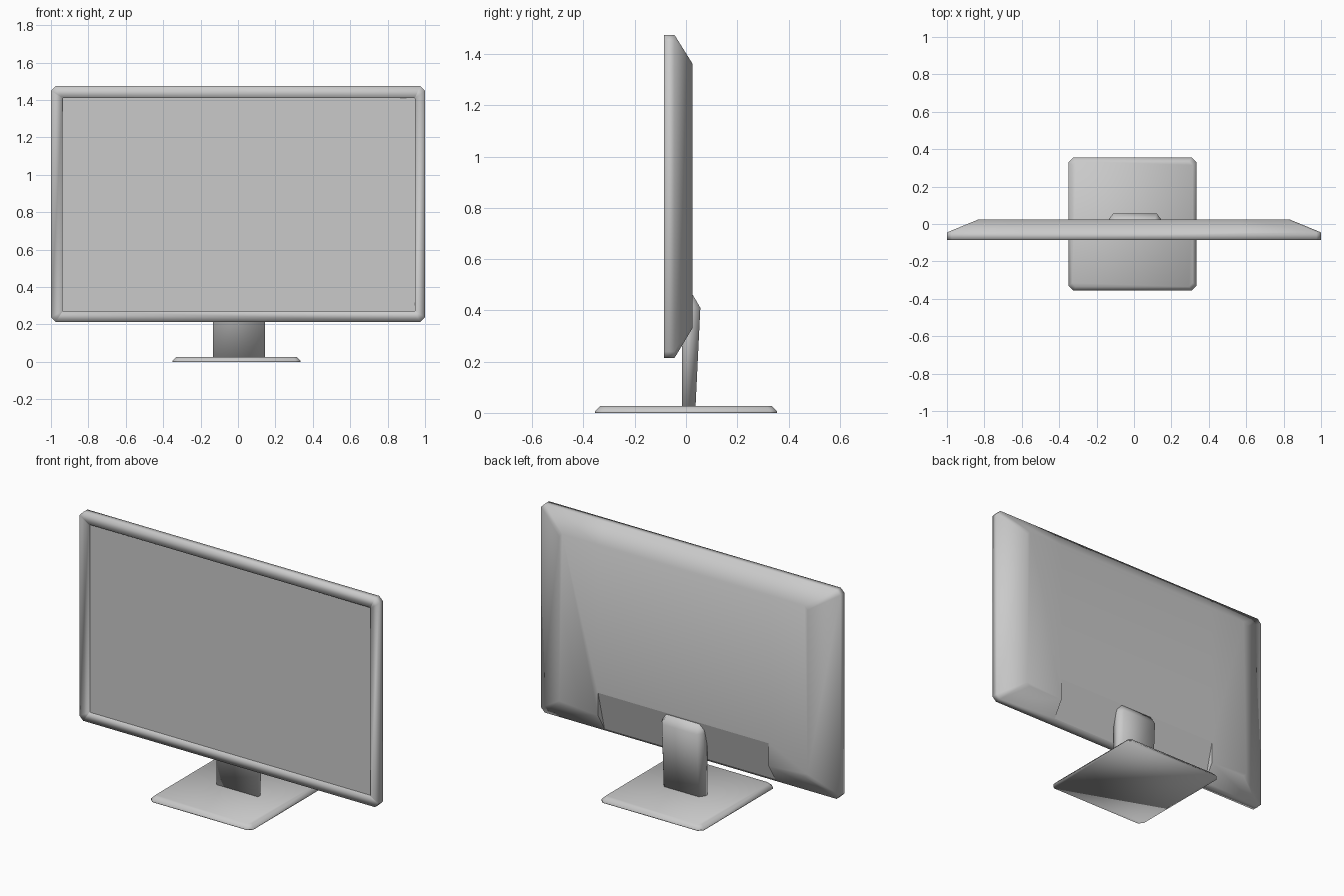
import bpy
import bmesh

cube = bpy.data.objects.get("Cube")
if cube:
    bpy.data.objects.remove(cube, do_unlink=True)

grey = bpy.data.materials.new("plain_grey")
grey.use_nodes = True
colour = (0.59, 0.59, 0.59, 1)
grey.diffuse_color = colour
grey.node_tree.nodes["Principled BSDF"].inputs["Base Color"].default_value = colour


def outline(u0, u1, v0, v1, c):
    """Rectangle with corners cut by c."""
    return [(u0 + c, v0), (u1 - c, v0), (u1, v0 + c), (u1, v1 - c),
            (u1 - c, v1), (u0 + c, v1), (u0, v1 - c), (u0, v0 + c)]


def upright(x0, x1, z0, z1, c, y):
    return [(u, y, v) for u, v in outline(x0, x1, z0, z1, c)]


def level(x0, x1, y0, y1, c, z):
    return [(u, v, z) for u, v in outline(x0, x1, y0, y1, c)]


def loft(name, rings, smooth=True):
    """Skin a stack of matching rings and cap both ends."""
    bm = bmesh.new()
    loops = [[bm.verts.new(p) for p in ring] for ring in rings]
    n = len(loops[0])
    for a, b in zip(loops, loops[1:]):
        for i in range(n):
            j = (i + 1) % n
            bm.faces.new((a[i], a[j], b[j], b[i]))
    bm.faces.new(loops[0])
    bm.faces.new(loops[-1])
    bmesh.ops.recalc_face_normals(bm, faces=bm.faces)
    for f in bm.faces:
        f.smooth = smooth
    mesh = bpy.data.meshes.new(name)
    bm.to_mesh(mesh)
    bm.free()
    mesh.materials.append(grey)
    obj = bpy.data.objects.new(name, mesh)
    bpy.context.collection.objects.link(obj)
    return obj


# Display housing: sunken front, bezel, straight rim, tapered back
housing = loft("display_housing", [
    upright(-0.938, 0.946, 0.27, 1.41, 0.002, -0.07),
    upright(-0.938, 0.946, 0.27, 1.41, 0.002, -0.085),
    upright(-1, 1, 0.214, 1.475, 0.025, -0.085),
    upright(-1, 1, 0.214, 1.475, 0.025, -0.045),
    upright(-0.83, 0.83, 0.33, 1.363, 0.02, 0.025),
])

# Sloping recess in the lower back, where the neck attaches
wedge = [(0.028, 0.48), (-0.043, 0.2), (0.1, 0.2), (0.1, 0.48)]
cutter = loft("recess_cutter", [[(x, y, z) for y, z in wedge] for x in (-0.57, 0.57)], False)
cutter.hide_render = True
cut = housing.modifiers.new("recess", 'BOOLEAN')
cut.operation = 'DIFFERENCE'
cut.solver = 'EXACT'
cut.object = cutter
bpy.context.view_layer.objects.active = housing
bpy.ops.object.modifier_apply(modifier=cut.name)
bpy.data.objects.remove(cutter, do_unlink=True)

# Panel seams on the back, and crisp recess faces
bm = bmesh.new()
bm.from_mesh(housing.data)
for x in (-0.57, 0.57):
    back = [f for f in bm.faces if f.calc_center_median().y > -0.04]
    geom = back + list({e for f in back for e in f.edges} | {v for f in back for v in f.verts})
    bmesh.ops.bisect_plane(bm, geom=geom, dist=0.0005, plane_co=(x, 0, 0), plane_no=(1, 0, 0))
for f in bm.faces:
    c = f.calc_center_median()
    f.smooth = not (abs(c.x) < 0.575 and c.z < 0.475 and c.y > -0.044
                    and (abs(f.normal.x) > 0.9 or -0.4 < f.normal.z < -0.1))
bm.to_mesh(housing.data)
bm.free()

# Screen
loft("screen", [upright(-0.938, 0.946, 0.27, 1.41, 0.002, y) for y in (-0.069, -0.072)], False)


# Neck: leans back slightly, with cut rear corners and a sloped top
def neck_ring(z, inset, front, rear):
    x0, x1 = -0.134 + inset, 0.144 - inset
    return [(x0, front, z), (x1, front, z), (x1, rear - 0.03, z),
            (x1 - 0.022, rear, z), (x0 + 0.022, rear, z), (x0, rear - 0.03, z)]


loft("neck", [
    neck_ring(0.02, 0, -0.015, 0.037),
    neck_ring(0.41, 0, -0.015, 0.056),
    neck_ring(0.46, 0.01, -0.005, 0.027),
])

# Foot plate with a sloped edge
loft("foot_plate", [
    level(-0.35, 0.334, -0.355, 0.355, 0.025, 0),
    level(-0.35, 0.334, -0.355, 0.355, 0.025, 0.006),
    level(-0.33, 0.314, -0.335, 0.335, 0.02, 0.027),
])
